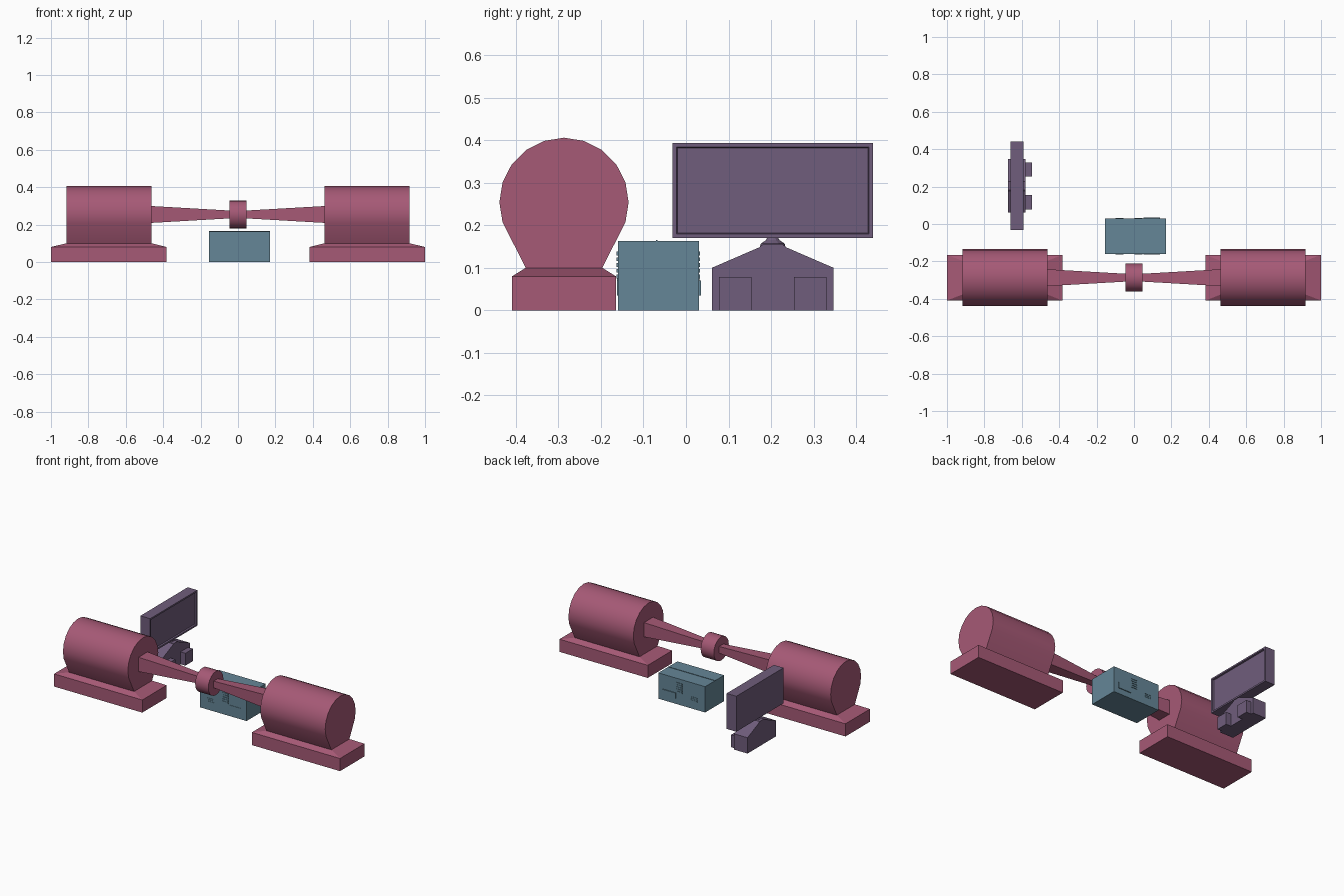
import bpy, bmesh, math

if "Cube" in bpy.data.objects:
    bpy.data.objects.remove(bpy.data.objects["Cube"])


def material(name, rgb):
    m = bpy.data.materials.new(name)
    m.diffuse_color = (*rgb, 1)
    m.use_nodes = True
    m.node_tree.nodes["Principled BSDF"].inputs["Base Color"].default_value = m.diffuse_color
    return m


RED = material("red", (0.38, 0.10, 0.18))
BLUE = material("blue", (0.13, 0.24, 0.31))
PURPLE = material("purple", (0.16, 0.11, 0.20))


def loft(name, rings, mat, smooth=False):
    """Closed solid through rings that share a point count."""
    bm = bmesh.new()
    loops = [[bm.verts.new(p) for p in r] for r in rings]
    n = len(rings[0])
    for a, b in zip(loops, loops[1:]):
        for i in range(n):
            j = (i + 1) % n
            bm.faces.new((a[i], a[j], b[j], b[i]))
    bm.faces.new(loops[0])
    bm.faces.new(loops[-1])
    bmesh.ops.recalc_face_normals(bm, faces=bm.faces)
    me = bpy.data.meshes.new(name)
    bm.to_mesh(me)
    bm.free()
    ob = bpy.data.objects.new(name, me)
    bpy.context.collection.objects.link(ob)
    me.materials.append(mat)
    if smooth:
        bpy.context.view_layer.objects.active = ob
        bpy.ops.object.select_all(action='DESELECT')
        ob.select_set(True)
        bpy.ops.object.shade_smooth_by_angle(angle=math.radians(30))
    return ob


def rect(x0, x1, y0, y1, z):
    return [(x0, y0, z), (x1, y0, z), (x1, y1, z), (x0, y1, z)]


def box(name, x0, x1, y0, y1, z0, z1, mat):
    return loft(name, [rect(x0, x1, y0, y1, z0), rect(x0, x1, y0, y1, z1)], mat)


def along_x(name, profile, x0, x1, mat, smooth=False):
    return loft(name, [[(x, y, z) for y, z in profile] for x in (x0, x1)], mat, smooth)


def circle(cy, cz, r, a0, a1, n):
    return [(cy + r * math.sin(math.radians(a0 + (a1 - a0) * i / n)),
             cz + r * math.cos(math.radians(a0 + (a1 - a0) * i / n))) for i in range(n + 1)]


# Two motors: stepped base, keyhole-shaped drum and tapering square shaft
CY, CZ = -0.287, 0.254
drum = circle(CY, CZ, 0.152, -108, 108, 12) + [(CY + 0.09, 0.1), (CY - 0.09, 0.1)]
for side, s in (("left", -1), ("right", 1)):
    loft(side + "_motor_base", [
        rect(s * 0.383, s, CY - 0.122, CY + 0.122, 0),
        rect(s * 0.383, s, CY - 0.122, CY + 0.122, 0.08),
        rect(s * 0.463, s * 0.917, CY - 0.09, CY + 0.09, 0.1)], RED)
    along_x(side + "_motor_drum", drum, s * 0.463, s * 0.917, RED, True)
    loft(side + "_shaft", [
        [(s * x, CY + a * h, CZ + b * h) for a, b in ((-1, -1), (1, -1), (1, 1), (-1, 1))]
        for x, h in ((0.463, 0.045), (0.045, 0.021))], RED)

# Central coupling joining the shafts
along_x("shaft_coupling", circle(CY, CZ, 0.075, 0, 342, 19), -0.046, 0.046, RED, True)

# Control box with vents, panel and small grille on front and back
box("control_box", -0.155, 0.172, -0.16, 0.03, 0, 0.163, BLUE)
box("box_top_seam", -0.155, 0.172, -0.071, -0.067, 0.16, 0.1655, BLUE)
for side, y, d in (("front", -0.16, -1), ("back", 0.03, 1)):
    def raised(name, x0, x1, z0, z1, depth):
        a, b = sorted((y - d * 0.004, y + d * depth))
        box(side + "_" + name, x0, x1, a, b, z0, z1, BLUE)
    for i in range(5):
        z = 0.075 + i * 0.0135
        raised(f"vent_{i}", 0.004, 0.045, z, z + 0.009, 0.003)
    raised("panel", 0.05, 0.14, 0.035, 0.07, 0.005 if d > 0 else 0.002)
    for i in range(3):
        raised(f"grille_{i}", -0.10, -0.055, 0.05 + i * 0.01, 0.055 + i * 0.01, 0.002)

# Monitor: slab with a screen recessed into its +x face
SY = 0.204


def frame(x, inset):
    y0, y1, z0, z1 = SY - 0.236 + inset, SY + 0.236 - inset, 0.17 + inset, 0.394 - inset
    return [(x, y0, z0), (x, y1, z0), (x, y1, z1), (x, y0, z1)]


loft("monitor_screen", [frame(-0.66, 0), frame(-0.592, 0),
                        frame(-0.592, 0.01), frame(-0.602, 0.012)], PURPLE)

# Monitor stand: house-shaped body, swivel neck and two feet blocks
half = [(0.143, 0), (0.143, 0.1), (0.032, 0.148), (0.022, 0.156)]
profile = [(SY + y, z) for y, z in half] + [(SY - y, z) for y, z in reversed(half)]
along_x("stand_body", profile, -0.673, -0.58, PURPLE)
loft("stand_neck", [[(-0.626 + r * math.cos(k * math.pi / 6), SY + r * math.sin(k * math.pi / 6), z)
                     for k in range(12)]
                    for z, r in ((0.15, 0.03), (0.157, 0.028), (0.165, 0.016), (0.172, 0.012))], PURPLE)
for side, s in (("left", -1), ("right", 1)):
    y0, y1 = sorted((SY + s * 0.05, SY + s * 0.126))
    box(side + "_foot_block", -0.59, -0.546, y0, y1, 0, 0.078, PURPLE)
